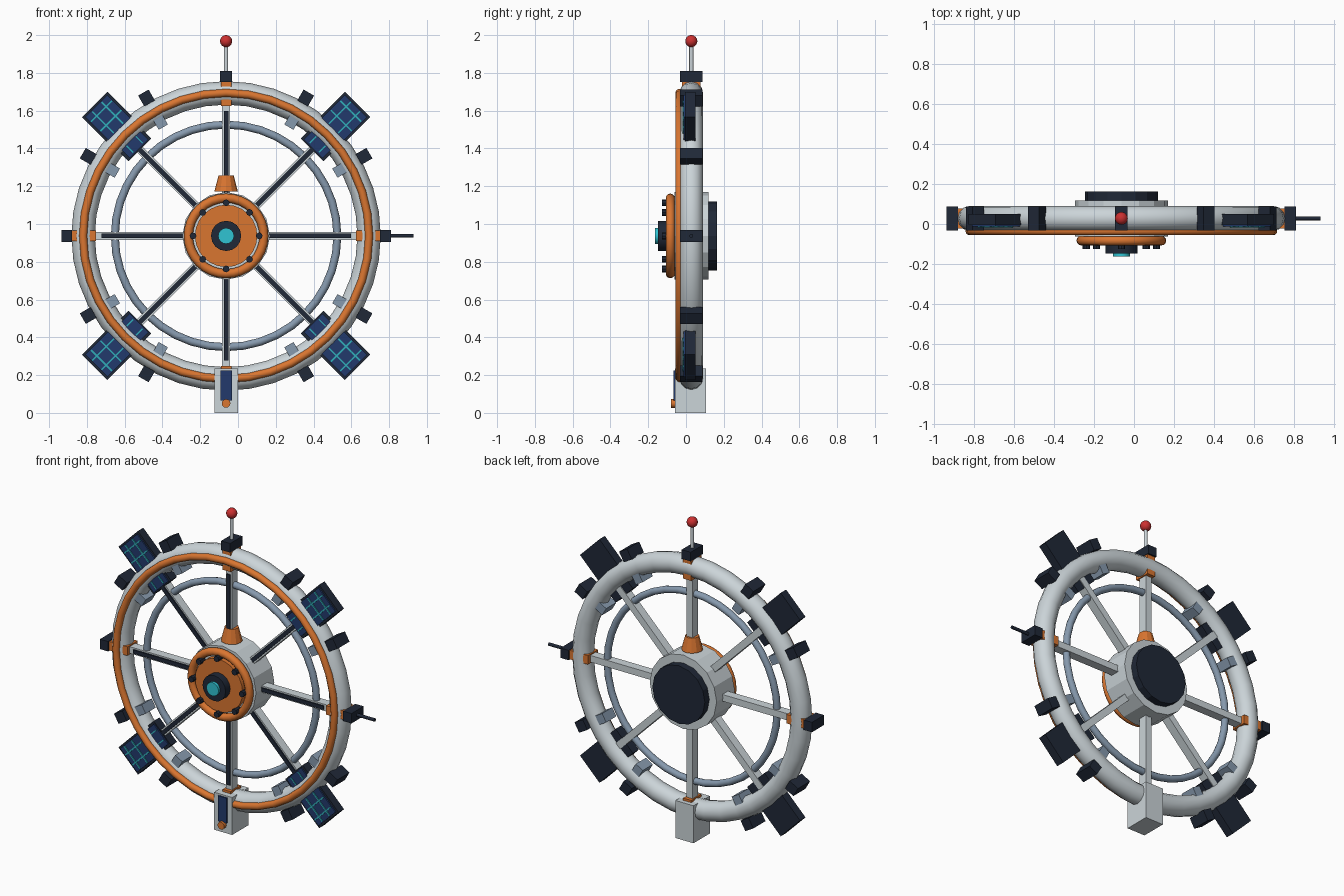
import bpy
from math import pi, radians, cos, sin
from mathutils import Matrix, Vector

if "Cube" in bpy.data.objects:
    bpy.data.objects.remove(bpy.data.objects["Cube"], do_unlink=True)

CX, CY, CZ = -0.063, 0.028, 0.937   # wheel centre


def material(name, rgb):
    m = bpy.data.materials.new(name)
    m.use_nodes = True
    m.diffuse_color = (*rgb, 1)
    m.node_tree.nodes["Principled BSDF"].inputs["Base Color"].default_value = (*rgb, 1)
    return m


hull = material("pale grey", (0.60, 0.66, 0.69))
orange = material("orange", (0.70, 0.18, 0.03))
dark = material("dark slate", (0.014, 0.021, 0.038))
navy = material("navy", (0.016, 0.042, 0.15))
teal = material("teal", (0.03, 0.42, 0.48))
cyan = material("bright cyan", (0.03, 0.55, 0.65))
steel = material("blue grey", (0.24, 0.32, 0.42))
red = material("red", (0.60, 0.03, 0.03))


def finish(name, mat, smooth=False):
    ob = bpy.context.object
    ob.name = name
    ob.data.materials.append(mat)
    if smooth:
        bpy.ops.object.shade_smooth_by_angle(angle=radians(40))
    return ob


def box(name, mat, angle, r0, r1, width, y0, y1, side=0):
    """Box laid out along a wheel radius; side shifts it tangentially."""
    bpy.ops.mesh.primitive_cube_add(size=1)
    ob = finish(name, mat)
    size = Matrix.Diagonal((r1 - r0, y1 - y0, width, 1))
    place = Matrix.Translation(((r0 + r1) / 2, (y0 + y1) / 2, side))
    ob.matrix_world = (Matrix.Translation((CX, 0, CZ))
                       @ Matrix.Rotation(-radians(angle), 4, 'Y') @ place @ size)


def disc(name, mat, radius, y0, y1, sides=24, x=CX, z=CZ, smooth=True):
    bpy.ops.mesh.primitive_cylinder_add(vertices=sides, radius=radius, depth=y1 - y0,
                                        location=(x, (y0 + y1) / 2, z),
                                        rotation=(pi / 2, 0, 0))
    finish(name, mat, smooth)


def ring(name, mat, major, minor, y, segments=40):
    bpy.ops.mesh.primitive_torus_add(major_radius=major, minor_radius=minor,
                                     major_segments=segments, minor_segments=12,
                                     location=(CX, y, CZ), rotation=(pi / 2, 0, 0))
    finish(name, mat, True)


# Rings
ring("main_ring", hull, 0.757, 0.062, CY)
ring("front_trim_ring", orange, 0.757, 0.021, -0.035)
ring("inner_ring", steel, 0.589, 0.021, CY)

# Hub
disc("hub_body", hull, 0.232, -0.062, 0.118, 16, smooth=False)
disc("hub_back_cap", dark, 0.182, 0.11, 0.163, 16, smooth=False)
ring("hub_trim_ring", orange, 0.2, 0.024, -0.083, 32)
disc("hub_front_plate", orange, 0.165, -0.1, -0.05)
disc("hub_socket", dark, 0.08, -0.147, -0.09, 16)
disc("hub_light", cyan, 0.042, -0.163, -0.14, 16)
for i in range(8):
    a = i * pi / 4
    disc("hub_bolt", dark, 0.018, -0.126, -0.08, 8,
         CX + 0.175 * cos(a), CZ + 0.175 * sin(a), False)

# Spokes with dark front strips
for i in range(8):
    box("spoke", hull, i * 45, 0.2, 0.72, 0.042, 0.0, 0.055)
    box("spoke_strip", dark, i * 45, 0.22, 0.66, 0.024, -0.008, 0.0)

# Flared collar on the upper spoke
bpy.ops.mesh.primitive_cone_add(vertices=12, radius1=0.062, radius2=0.04, depth=0.085,
                                location=(CX, CY, CZ + 0.278))
finish("spoke_collar", orange)

# Orange clamps with dark caps at the four quarters
for a in (0, 90, 180, 270):
    box("quarter_clamp", orange, a, 0.688, 0.825, 0.056, CY - 0.05, CY + 0.05)
    if a != 270:
        box("quarter_cap", dark, a, 0.815, 0.872, 0.062, CY - 0.06, CY + 0.06)

for base in (0, 90, 180, 270):
    # Clamps on either side of each panel
    for a in (base + 30, base + 60):
        box("clamp_cap", dark, a, 0.81, 0.876, 0.064, CY - 0.06, CY + 0.06)
        box("clamp_foot", steel, a, 0.665, 0.73, 0.056, CY - 0.05, CY + 0.05)
    # Outer panel with grid
    a = base + 45
    box("panel_frame", dark, a, 0.79, 0.984, 0.19, -0.004, 0.05)
    box("panel_cells", navy, a, 0.80, 0.972, 0.166, -0.012, -0.004)
    for s in (-0.035, 0.035):
        box("panel_line_long", teal, a, 0.805, 0.967, 0.008, -0.018, -0.012, s)
        box("panel_line_cross", teal, a, 0.894 + s, 0.902 + s, 0.156, -0.018, -0.012)
    # Inner panel
    box("inner_panel_frame", dark, a, 0.645, 0.72, 0.17, -0.008, 0.05)
    box("inner_panel_cells", navy, a, 0.652, 0.715, 0.14, -0.016, -0.008)
    for s in (-0.035, 0.035):
        box("inner_panel_line", teal, a, 0.66, 0.71, 0.007, -0.02, -0.016, s)

# Foot block with plate and knob
box("foot_block", hull, 270, 0.702, CZ, 0.125, -0.057, 0.105)
box("foot_plate", navy, 270, 0.712, 0.871, 0.06, -0.066, -0.057)
disc("foot_knob", orange, 0.023, -0.08, -0.05, 12, z=0.05)

# Mast with red ball, and side probe
bpy.ops.mesh.primitive_cylinder_add(vertices=12, radius=0.011, depth=0.16,
                                    location=(CX, CY, 1.875))
finish("mast", hull, True)
bpy.ops.mesh.primitive_uv_sphere_add(segments=20, ring_count=12, radius=0.032,
                                     location=(CX, CY, 1.968))
finish("mast_ball", red, True)
bpy.ops.mesh.primitive_cylinder_add(vertices=10, radius=0.01, depth=0.14,
                                    location=(0.86, CY, CZ), rotation=(0, pi / 2, 0))
finish("side_probe", dark, True)
